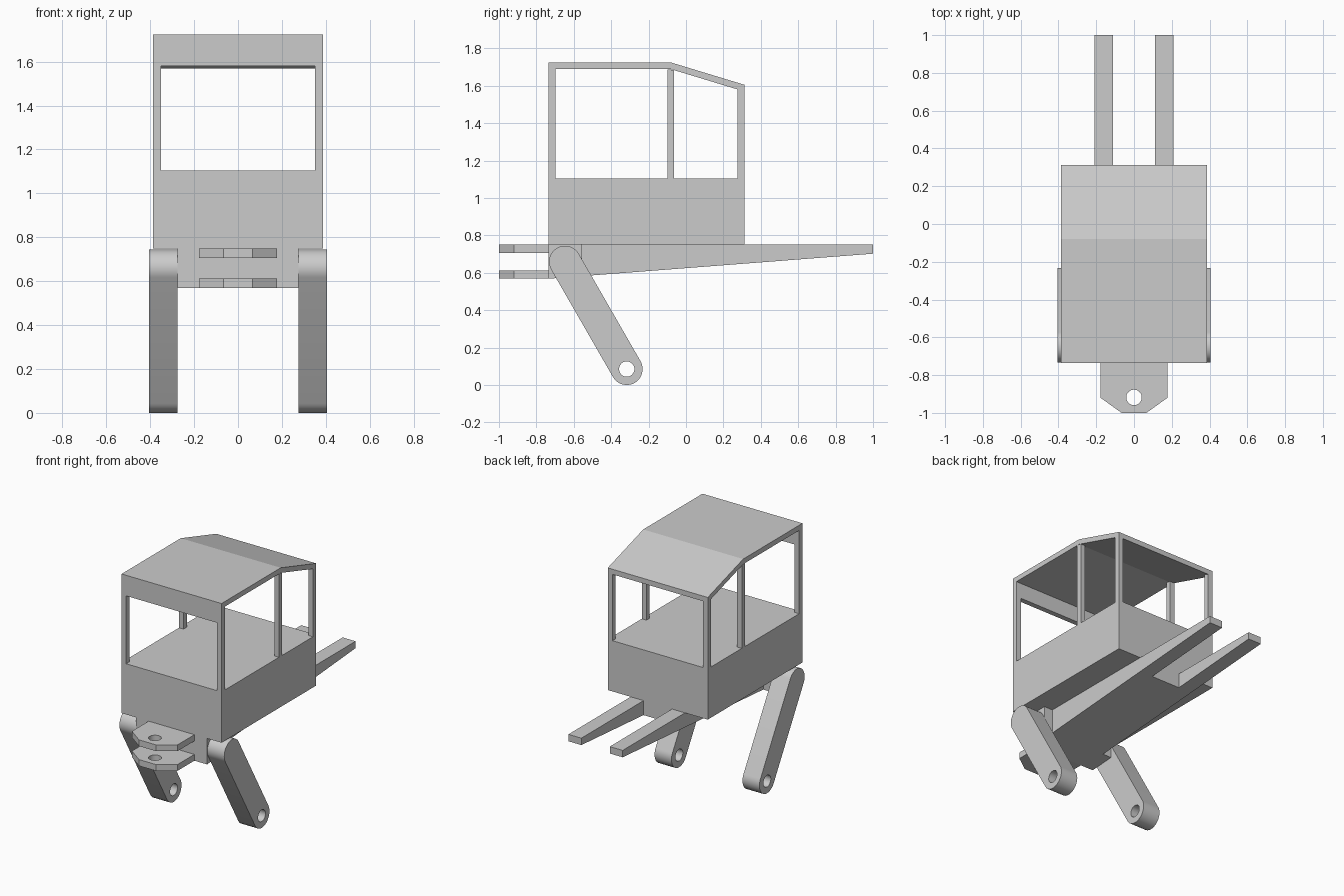
import bpy, bmesh
from math import cos, sin, pi, atan2

cube = bpy.data.objects.get("Cube")
if cube:
    bpy.data.objects.remove(cube, do_unlink=True)

grey = bpy.data.materials.new("plain_grey")
grey.use_nodes = True
COLOUR = (0.6, 0.6, 0.6, 1)
grey.diffuse_color = COLOUR
grey.node_tree.nodes["Principled BSDF"].inputs["Base Color"].default_value = COLOUR


def arc(cx, cy, r, start, end, n):
    return [(cx + r * cos(start + (end - start) * i / n),
             cy + r * sin(start + (end - start) * i / n)) for i in range(n + 1)]


def prism(name, outline, lo, hi, axis="x", hole=None, smooth=False):
    """Extrude an outline, optionally pierced by a hole, along x or z."""
    bm = bmesh.new()
    place = (lambda p: (lo, p[0], p[1])) if axis == "x" else (lambda p: (p[0], p[1], lo))
    loops = [[bm.verts.new(place(p)) for p in loop] for loop in (outline, hole) if loop]
    if hole:
        edges = [bm.edges.new((l[i - 1], l[i])) for l in loops for i in range(len(l))]
        bmesh.ops.triangle_fill(bm, edges=edges, use_beauty=True)
    else:
        bm.faces.new(loops[0])
    grown = bmesh.ops.extrude_face_region(bm, geom=bm.faces[:], use_keep_orig=True)
    moved = [g for g in grown["geom"] if isinstance(g, bmesh.types.BMVert)]
    depth = hi - lo
    bmesh.ops.translate(bm, verts=moved, vec=(depth, 0, 0) if axis == "x" else (0, 0, depth))
    bmesh.ops.recalc_face_normals(bm, faces=bm.faces[:])
    mesh = bpy.data.meshes.new(name)
    bm.to_mesh(mesh)
    bm.free()
    mesh.materials.append(grey)
    obj = bpy.data.objects.new(name, mesh)
    bpy.context.collection.objects.link(obj)
    if smooth:
        bpy.ops.object.select_all(action="DESELECT")
        obj.select_set(True)
        bpy.context.view_layer.objects.active = obj
        bpy.ops.object.shade_smooth_by_angle(angle=pi / 6)
    return obj


def rect(a0, b0, a1, b1):
    return [(a0, b0), (a1, b0), (a1, b1), (a0, b1)]


W, POST = 0.387, 0.036              # cab half width, post thickness
FRONT, BACK, CREASE = -0.735, 0.312, -0.08
DECK, SILL, TOP, TAIL = 0.75, 1.105, 1.724, 1.605
inner = W - POST

# Cab: solid lower body, folded roof and front header
prism("cab_body", rect(FRONT, DECK, BACK, SILL), -W, W)
prism("roof", [(FRONT, TOP), (FRONT, TOP - POST), (CREASE, TOP - POST),
               (BACK, TAIL - POST), (BACK, TAIL), (CREASE, TOP)], -W, W)
prism("front_header", rect(FRONT, 1.58, FRONT + POST, TOP - POST), -inner, inner)

# Window posts, with the rear pair cut to the roof slope
slope = (TAIL - TOP) / (BACK - CREASE)


def under_roof(y):
    return TOP - POST + slope * max(0, y - CREASE)


for side, x0 in (("right", -W), ("left", inner)):
    for place, y in (("front", FRONT), ("middle", -0.1), ("rear", BACK - POST)):
        prism(f"{side}_{place}_post",
              [(y, SILL), (y + POST, SILL), (y + POST, under_roof(y + POST)), (y, under_roof(y))],
              x0, x0 + POST)


# Tapered chassis: wide front block, central beam and two rear forks
def belly(y):
    return 0.568 + (y - FRONT) * 0.077


def beam(name, y0, y1, x0, x1):
    prism(name, [(y0, belly(y0)), (y1, belly(y1)), (y1, DECK), (y0, DECK)], x0, x1)


beam("front_block", FRONT, -0.555, -0.275, 0.275)
beam("central_beam", -0.555, BACK, -0.21, 0.21)
beam("right_fork", BACK, 1, -0.21, -0.11)
beam("left_fork", BACK, 1, 0.11, 0.21)

# Hitch: two pierced plates with chamfered corners
plate = [(-0.177, FRONT), (-0.177, -0.92), (-0.066, -1), (0.066, -1), (0.177, -0.92), (0.177, FRONT)]
for name, z in (("lower_hitch_plate", 0.568), ("upper_hitch_plate", 0.706)):
    prism(name, plate, z, z + 0.044, "z", arc(0, -0.918, 0.041, 0, 2 * pi, 32)[:-1], True)

# Legs: slanted rounded bars with a pin hole at the foot
(ty, tz), (fy, fz), R = (-0.647, 0.659), (-0.317, 0.085), 0.085
tilt = atan2(fz - tz, fy - ty)
bar = (arc(fy, fz, R, tilt - pi / 2, tilt + pi / 2, 24)
       + arc(ty, tz, R, tilt + pi / 2, tilt + 3 * pi / 2, 24))
for side, x0 in (("right", -0.406), ("left", 0.275)):
    prism(f"{side}_leg", bar, x0, x0 + 0.131,
          hole=arc(fy, fz, 0.041, 0, 2 * pi, 32)[:-1], smooth=True)
